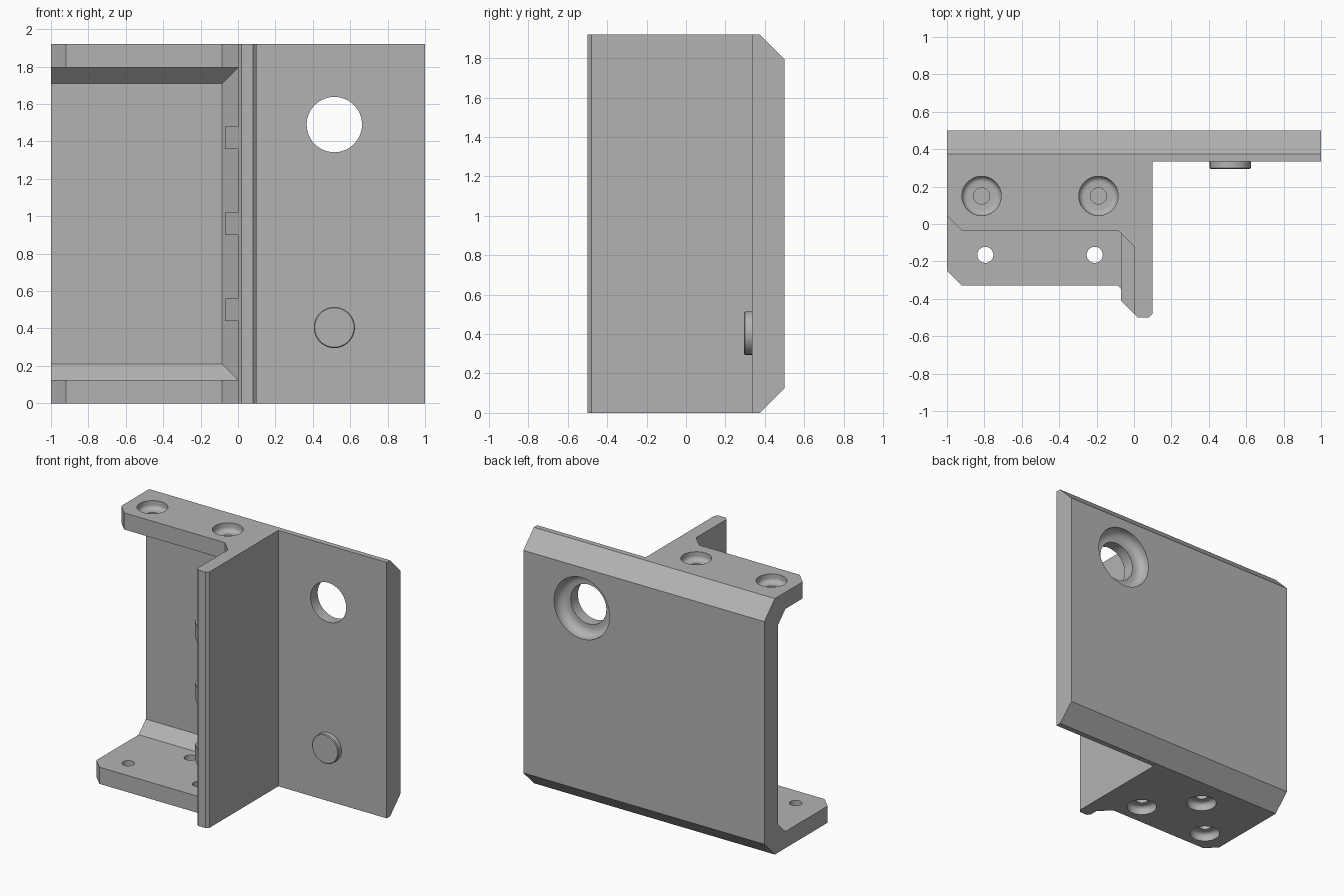
import bpy, bmesh, math
from mathutils import Matrix, Vector

cube = bpy.data.objects.get("Cube")
if cube:
    bpy.data.objects.remove(cube, do_unlink=True)

H = 1.92       # overall height
T = 0.125      # flange thickness
F = 0.085      # inner corner chamfer
PLATE = 0.335  # front face of the back plate

grey = bpy.data.materials.new("plain grey")
grey.use_nodes = True
COLOUR = (0.45, 0.45, 0.45, 1)
grey.diffuse_color = COLOUR
grey.node_tree.nodes["Principled BSDF"].inputs["Base Color"].default_value = COLOUR


def finish(name, bm):
    bmesh.ops.recalc_face_normals(bm, faces=bm.faces)
    mesh = bpy.data.meshes.new(name)
    bm.to_mesh(mesh)
    bm.free()
    mesh.materials.append(grey)
    ob = bpy.data.objects.new(name, mesh)
    bpy.context.collection.objects.link(ob)
    return ob


def prism(name, pts, axis, lo, hi):
    """Extrude an outline: (y, z) along x, or (x, y) along z."""
    place = (lambda p, h: (h, *p)) if axis == "x" else (lambda p, h: (*p, h))
    bm = bmesh.new()
    face = bm.faces.new([bm.verts.new(place(p, lo)) for p in pts])
    ext = bmesh.ops.extrude_face_region(bm, geom=[face])["geom"]
    bmesh.ops.translate(bm, vec=Vector(place((0, 0), hi - lo)),
                        verts=[v for v in ext if isinstance(v, bmesh.types.BMVert)])
    return finish(name, bm)


def turned(name, profile, centre, turn, sides=48):
    """Revolve (radius, height) steps around z, then turn and place."""
    bm = bmesh.new()
    rings = [[bm.verts.new((r * math.cos(a), r * math.sin(a), h))
              for a in (math.tau * i / sides for i in range(sides))]
             for r, h in profile]
    for low, high in zip(rings, rings[1:]):
        for i in range(sides):
            j = (i + 1) % sides
            bm.faces.new((low[i], low[j], high[j], high[i]))
    bm.faces.new(rings[0])
    bm.faces.new(rings[-1])
    bm.transform(Matrix.Translation(centre) @ Matrix.Rotation(turn, 4, "X"))
    return finish(name, bm)


def combine(target, tool, operation):
    mod = target.modifiers.new("combine", "BOOLEAN")
    mod.object, mod.operation, mod.solver = tool, operation, "EXACT"
    bpy.context.view_layer.objects.active = target
    bpy.ops.object.modifier_apply(modifier=mod.name)
    bpy.data.objects.remove(tool, do_unlink=True)


def counterbore(radius, fillet, depth, hole, through):
    """Recess with a rounded floor edge, then a plain through hole."""
    steps = [(hole, -through), (hole, -depth)]
    for i in range(7):
        a = math.pi / 2 * i / 6
        steps.append((radius - fillet + fillet * math.sin(a),
                      -depth + fillet - fillet * math.cos(a)))
    return steps + [(radius, 0.05)]


def flange(name, front, lo, hi):
    return prism(name, [(-1, PLATE + 0.03), (-1, front + 0.08), (-0.92, front),
                        (-F, front), (0, front - F), (0.03, front - F),
                        (0.03, PLATE + 0.03)], "z", lo, hi)


# Back plate with chamfered rear edges
bracket = prism("bracket_body", [(PLATE, 0), (0.375, 0), (0.5, T), (0.5, H - T),
                                 (0.375, H), (PLATE, H)], "x", -1, 1)

# Upright rib, flanges and inner corner chamfers
parts = [
    prism("rib", [(0, PLATE + 0.03), (0, -0.48), (0.02, -0.5), (0.08, -0.5),
                  (0.1, -0.48), (0.1, PLATE + 0.03)], "z", 0, H),
    flange("bottom_flange", -0.33, 0, T),
    flange("top_flange", -0.035, H - T, H),
    prism("rib_chamfer", [(0.02, PLATE + 0.02), (-F - 0.02, PLATE + 0.02),
                          (0.02, PLATE - F - 0.02)], "z", 0.02, H - 0.02),
]
for base, s in ((T, 1), (H - T, -1)):
    parts.append(prism("flange_chamfer", [
        (PLATE + 0.02, base - s * 0.02), (PLATE - F - 0.02, base - s * 0.02),
        (PLATE + 0.02, base + s * (F + 0.02))], "x", -1, 0.02))

# Three guide tabs on the inner side of the rib
for z in (0.5, 0.96, 1.42):
    parts.append(prism("guide_tab", [(0.03, PLATE + 0.01), (-0.07, PLATE + 0.01),
                                     (-0.07, -0.41), (0, -0.48), (0.03, -0.48)],
                       "z", z - 0.06, z + 0.06))

# Round locating pin
parts.append(turned("pin", [(0.11, -0.03), (0.11, 0.035), (0.105, 0.04)],
                    (0.515, PLATE, 0.405), math.pi / 2))
for part in parts:
    combine(bracket, part, "UNION")

# Screw holes in both flanges, recessed from outside
screw = counterbore(0.105, 0.03, 0.06, 0.043, 0.2)
for x in (-0.815, -0.19):
    combine(bracket, turned("screw_cutter", screw, (x, 0.15, H), 0), "DIFFERENCE")
for x, y in ((-0.795, -0.165), (-0.21, -0.165), (-0.5, 0.15)):
    combine(bracket, turned("screw_cutter", screw, (x, y, 0), math.pi), "DIFFERENCE")

# Large hole through the plate, recessed from the rear
big = counterbore(0.23, 0.06, 0.08, 0.148, 0.3)
combine(bracket, turned("hole_cutter", big, (0.515, 0.5, 1.49), -math.pi / 2), "DIFFERENCE")

bpy.ops.object.select_all(action="DESELECT")
bracket.select_set(True)
bpy.context.view_layer.objects.active = bracket
bpy.ops.object.shade_smooth_by_angle(angle=math.radians(30))
